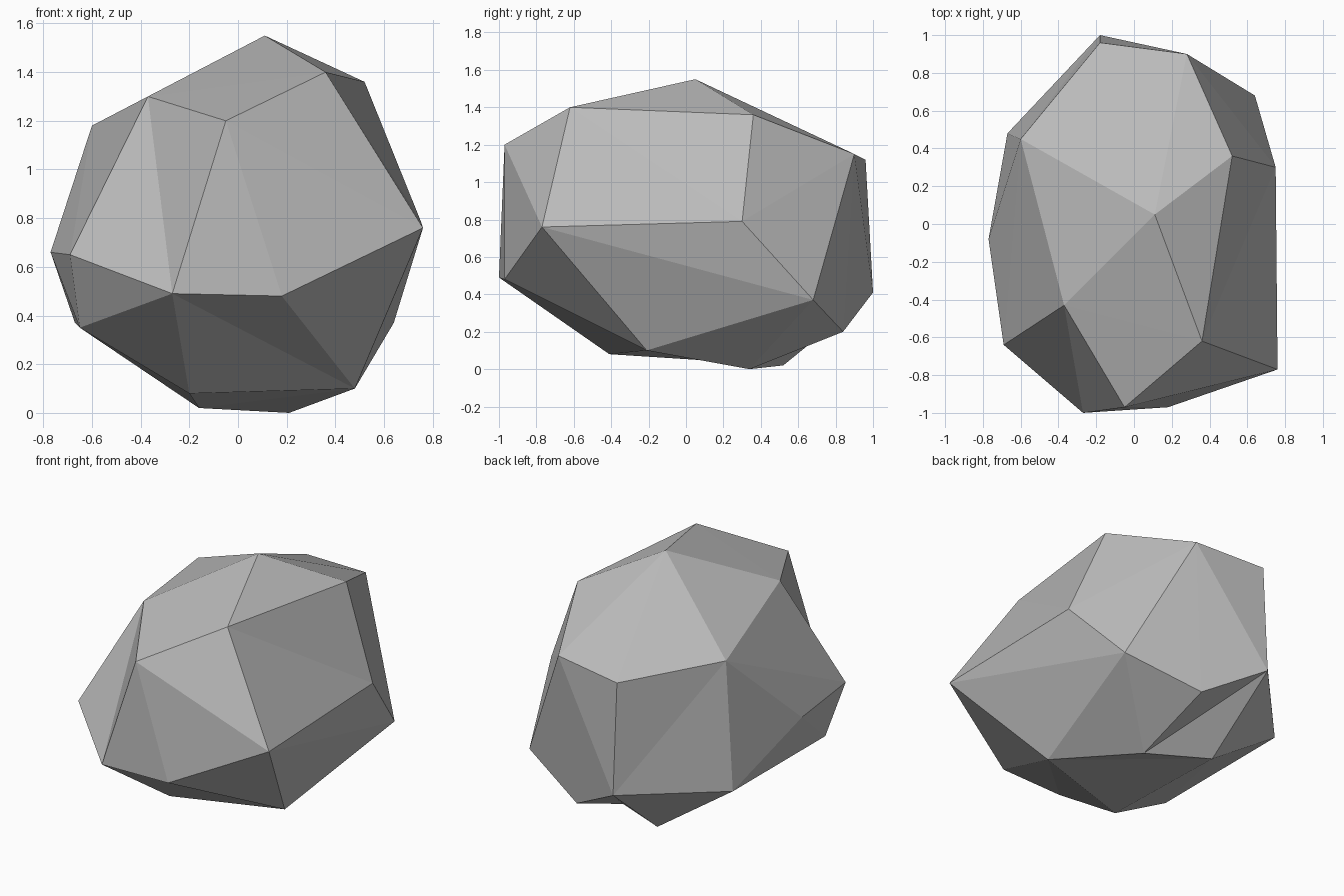
import bpy
import bmesh

# Remove the default object
default_cube = bpy.data.objects.get("Cube")
if default_cube:
    bpy.data.objects.remove(default_cube, do_unlink=True)


def make_material(name, colour):
    material = bpy.data.materials.new(name)
    material.use_nodes = True
    material.diffuse_color = colour
    shader = next(n for n in material.node_tree.nodes if n.type == "BSDF_PRINCIPLED")
    shader.inputs["Base Color"].default_value = colour
    return material


# Corners of the boulder, from the crown down to the underside
corners = {
    # crown
    "G": (.11, .05, 1.55), "M": (.36, -.62, 1.4), "F": (.52, .36, 1.36),
    "K": (-.37, -.43, 1.3), "N": (-.05, -.97, 1.2), "H": (-.6, .45, 1.18),
    "C": (.28, .9, 1.15), "B": (-.18, .96, 1.12),
    # waist
    "E": (.75, .3, .79), "Q": (.76, -.77, .76), "J": (-.77, -.08, .66),
    "L": (-.69, -.64, .65), "O": (-.27, -1, .49), "P": (.18, -.97, .48),
    "A": (-.18, 1, .41), "I": (-.67, .48, .37), "D": (.64, .68, .37),
    "V": (-.65, -.49, .35),
    # underside
    "W": (.19, .84, .2), "R": (.48, -.21, .1), "S": (-.2, -.41, .08),
    "U": (-.16, .52, .02), "T": (.21, .34, 0),
}

# Each facet fan starts with its hub corner and then follows the rim around it
fans = [
    "GHBCFMKH",    # crown
    "OKNPRSVLK",   # front
    "DECWTRQE",    # back left
    "AWCBHIUTW",   # back
    "JHLVIH",      # right side
    "QRPNME",      # front left
    "UIVSRT",      # underside
    "KNM", "KHL",  # shoulder facets joining the fans
    "FMEC",
]


def build_faceted_solid(name, corners, fans, material):
    bm = bmesh.new()
    verts = {key: bm.verts.new(position) for key, position in corners.items()}
    for hub, *rim in fans:
        for first, second in zip(rim, rim[1:]):
            bm.faces.new((verts[hub], verts[first], verts[second]))
    bmesh.ops.recalc_face_normals(bm, faces=bm.faces)
    mesh = bpy.data.meshes.new(name)
    bm.to_mesh(mesh)
    bm.free()
    mesh.materials.append(material)
    solid = bpy.data.objects.new(name, mesh)
    bpy.context.collection.objects.link(solid)
    return solid


stone_grey = make_material("stone grey", (.5, .5, .5, 1))
build_faceted_solid("boulder", corners, fans, stone_grey)
